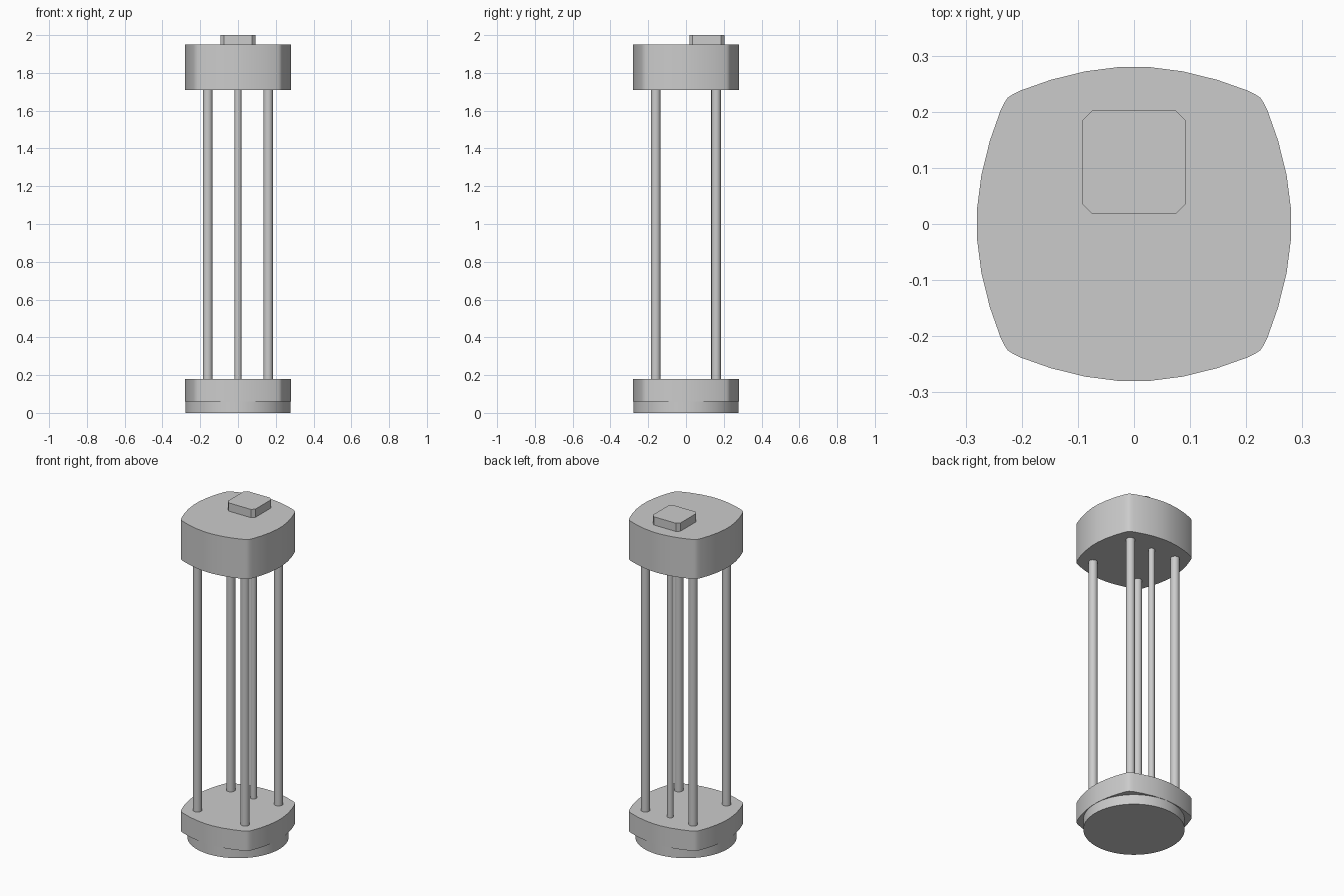
import bpy, bmesh, math

if "Cube" in bpy.data.objects:
    bpy.data.objects.remove(bpy.data.objects["Cube"])

def prism(name, pts, z0, z1):
    """Extrude a closed outline from z0 to z1."""
    bm = bmesh.new()
    face = bm.faces.new([bm.verts.new((x, y, z0)) for x, y in pts])
    res = bmesh.ops.extrude_face_region(bm, geom=[face])
    top = [v for v in res["geom"] if isinstance(v, bmesh.types.BMVert)]
    bmesh.ops.translate(bm, verts=top, vec=(0, 0, z1 - z0))
    bmesh.ops.recalc_face_normals(bm, faces=bm.faces)
    mesh = bpy.data.meshes.new(name)
    bm.to_mesh(mesh)
    bm.free()
    ob = bpy.data.objects.new(name, mesh)
    bpy.context.collection.objects.link(ob)
    bpy.ops.object.select_all(action='DESELECT')
    ob.select_set(True)
    bpy.context.view_layer.objects.active = ob
    bpy.ops.object.shade_smooth_by_angle(angle=math.radians(30))
    return ob

def circle(cx, cy, r, n):
    return [(cx + r * math.cos(2 * math.pi * i / n),
             cy + r * math.sin(2 * math.pi * i / n)) for i in range(n)]

# Bulged square outline: one side with its corner, turned four times
half = [(0.025, 0.28), (0.087, 0.272), (0.148, 0.257), (0.202, 0.238), (0.216, 0.231)]
side = [(-x, y) for x, y in reversed(half)] + half + [(0.225, 0.225)]
outline = []
for _ in range(4):
    outline += side
    side = [(y, -x) for x, y in side]

# Base: round foot below the bulged block
prism("foot_disc", circle(0, 0, 0.279, 64), 0, 0.06)
prism("base_block", outline, 0.06, 0.18)

# Head: two stacked blocks and a chamfered button
prism("head_lower", outline, 1.71, 1.81)
prism("head_upper", outline, 1.81, 1.95)
w, c, cy = 0.0925, 0.018, 0.11
button = [(w, c - w), (w, w - c), (w - c, w), (c - w, w),
          (-w, w - c), (-w, c - w), (c - w, -w), (w - c, -w)]
prism("top_button", [(x, y + cy) for x, y in button], 1.95, 2.0)

# Four corner posts and a thinner rear rod
for sx, lr in ((-1, "left"), (1, "right")):
    for sy, fb in ((-1, "front"), (1, "back")):
        prism(f"post_{fb}_{lr}", circle(0.16 * sx, 0.16 * sy, 0.025, 24), 0.18, 1.71)
prism("rear_rod", circle(0, 0.15, 0.018, 24), 0.18, 1.71)
